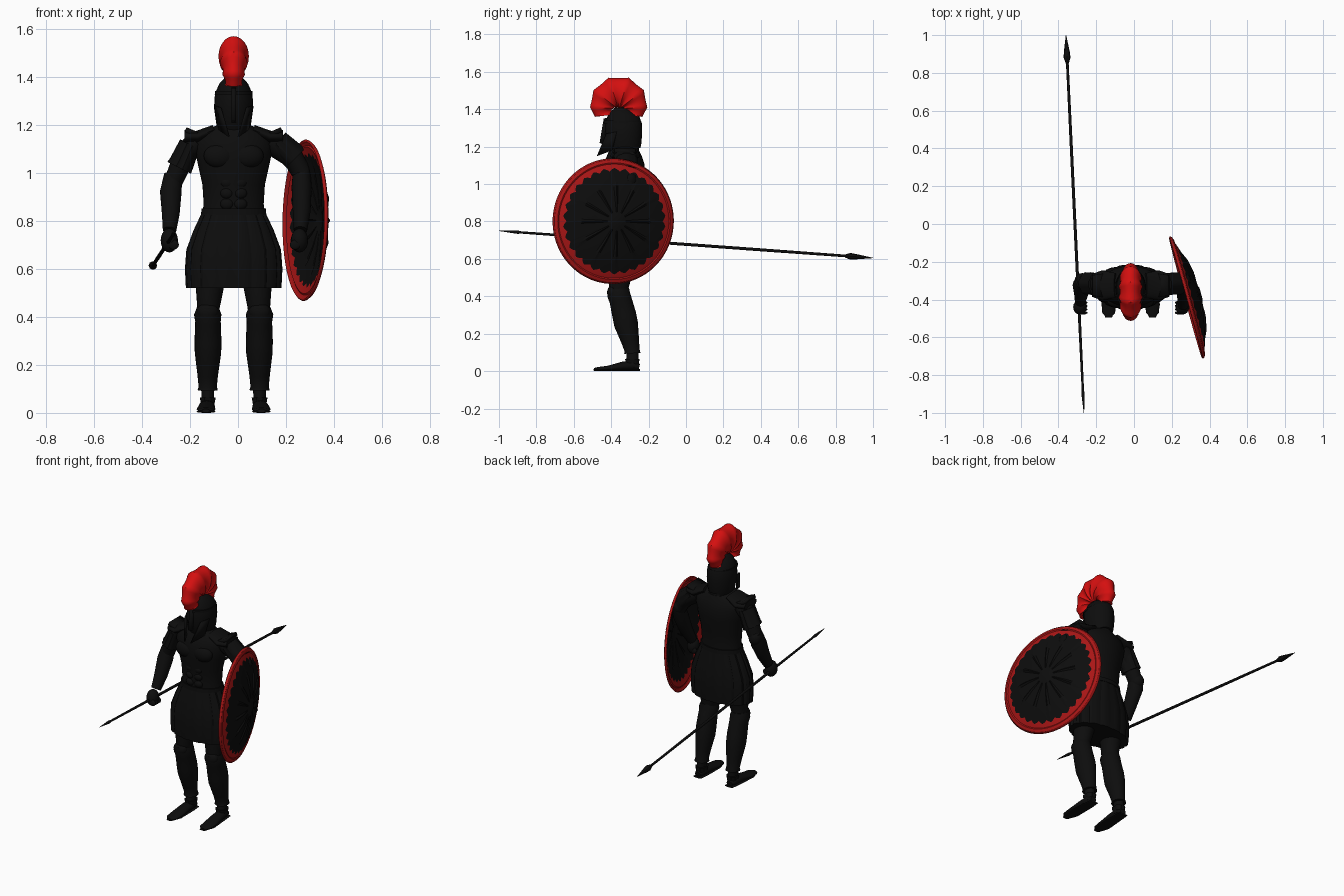
import bpy, bmesh
from math import sin, cos, pi, radians
from mathutils import Vector

if "Cube" in bpy.data.objects:
    bpy.data.objects.remove(bpy.data.objects["Cube"])


def material(name, color):
    m = bpy.data.materials.new(name)
    m.use_nodes = True
    m.diffuse_color = (*color, 1)
    bsdf = m.node_tree.nodes["Principled BSDF"]
    bsdf.inputs["Base Color"].default_value = (*color, 1)
    bsdf.inputs["Roughness"].default_value = 0.8
    return m


BLACK = material("black", (0.004, 0.004, 0.004))
CREST = material("crest_red", (0.66, 0.005, 0.005))
RIM = material("shield_red", (0.40, 0.008, 0.008))
X, Y = Vector((1, 0, 0)), Vector((0, 1, 0))
CX = -0.018          # body centre line
SIDES = (("left", 1), ("right", -1))


def finish(name, bm, *mats, angle=40):
    bmesh.ops.recalc_face_normals(bm, faces=bm.faces)
    me = bpy.data.meshes.new(name)
    bm.to_mesh(me)
    bm.free()
    ob = bpy.data.objects.new(name, me)
    bpy.context.collection.objects.link(ob)
    for m in mats:
        me.materials.append(m)
    bpy.ops.object.select_all(action='DESELECT')
    ob.select_set(True)
    bpy.context.view_layer.objects.active = ob
    bpy.ops.object.shade_smooth_by_angle(angle=radians(angle))
    return ob


def loft(name, stations, mat=BLACK, n=24, hint=X, pleat=0, angle=40):
    """Elliptical rings (x, y, z, half width along hint, other half width) along a path."""
    bm = bmesh.new()
    pos = [Vector(s[:3]) for s in stations]
    rings = []
    for i, (p, s) in enumerate(zip(pos, stations)):
        t = (pos[min(i + 1, len(pos) - 1)] - pos[max(i - 1, 0)]).normalized()
        u = (hint - t * hint.dot(t)).normalized()
        v = t.cross(u)
        ring = []
        for k in range(n):
            f = 1 - pleat * (k % 4 == 0)
            a = 2 * pi * k / n
            ring.append(bm.verts.new(p + f * (u * s[3] * cos(a) + v * s[4] * sin(a))))
        rings.append(ring)
    for r, q in zip(rings, rings[1:]):
        for k in range(n):
            bm.faces.new((r[k], r[(k + 1) % n], q[(k + 1) % n], q[k]))
    bm.faces.new(rings[0])
    bm.faces.new(rings[-1])
    return finish(name, bm, mat, angle=angle)


def plate(name, points, thickness=0.008):
    bm = bmesh.new()
    bm.faces.new([bm.verts.new(p) for p in points])
    ob = finish(name, bm, BLACK)
    mod = ob.modifiers.new("thickness", 'SOLIDIFY')
    mod.thickness, mod.offset = thickness, 0
    return ob


def ellipsoid(name, centre, size):
    bm = bmesh.new()
    bmesh.ops.create_uvsphere(bm, u_segments=16, v_segments=10, radius=1)
    bmesh.ops.scale(bm, vec=size, verts=bm.verts)
    bmesh.ops.translate(bm, vec=centre, verts=bm.verts)
    return finish(name, bm, BLACK)


def column(name, rows, **kw):
    """Upright loft on the centre line from (z, y, half width, half depth)."""
    return loft(name, [(CX, y, z, a, b) for z, y, a, b in rows], **kw)


# Trunk: cuirass, pleated skirt, belt, neck
column("cuirass", [(0.80, -.33, .135, .09), (0.87, -.33, .125, .085), (0.95, -.33, .13, .092),
                   (1.04, -.33, .15, .108), (1.11, -.33, .165, .108), (1.16, -.325, .15, .09),
                   (1.19, -.32, .085, .07)])
column("skirt", [(0.52, -.335, .20, .115), (0.60, -.335, .204, .12), (0.68, -.335, .198, .118),
                 (0.76, -.332, .168, .105), (0.84, -.33, .13, .09)], n=64, pleat=0.04, angle=25)
column("belt", [(0.825, -.33, .136, .095), (0.85, -.33, .134, .094)])
column("neck", [(1.14, -.325, .07, .075), (1.24, -.325, .06, .07)])

# Helmet with brow, nose guard and cheek guards
column("helmet", [(1.17, -.315, .062, .075), (1.20, -.325, .072, .088), (1.27, -.334, .082, .10),
                  (1.33, -.334, .078, .098), (1.37, -.33, .06, .082), (1.395, -.325, .036, .055),
                  (1.41, -.32, .008, .015)])
column("brow", [(1.325, -.34, .079, .10), (1.34, -.34, .078, .10)])
plate("nose_guard", [(CX, -.40, 1.36), (CX, -.44, 1.35), (CX, -.462, 1.22), (CX, -.44, 1.21)], 0.018)
for side, s in SIDES:
    plate(side + "_cheek_guard", [(CX + s * .076, -.37, 1.28), (CX + s * .055, -.425, 1.27),
                                  (CX + s * .02, -.475, 1.15), (CX + s * .06, -.395, 1.18)])

# Fan crest of overlapping tufts
tufts, steps = 7, 6
fan = []
for i in range(tufts * steps + 1):
    a = pi * (1.02 - 1.04 * i / (tufts * steps))
    outer = 0.13 + 0.078 * max(sin(a), 0)
    mid, half = (outer + 0.03) / 2, (outer - 0.03) / 2
    dip = 1 - 0.13 * abs(sin(pi * i / steps))
    fan.append((CX, -.36 + mid * cos(a), 1.37 + mid * sin(a),
                (0.036 + 0.028 * abs(sin(a))) * dip, half * dip))
loft("crest", fan, CREST)

# Legs, greaves and feet
for side, s in SIDES:
    def leg(part, rows, **kw):
        loft(side + part, [(CX + s * x, y, z, a, b) for x, y, z, a, b in rows], **kw)
    leg("_thigh", [(.09, -.335, .64, .07, .08), (.10, -.35, .52, .058, .062),
                   (.105, -.36, .44, .047, .052), (.107, -.35, .38, .045, .05)])
    leg("_greave", [(.108, -.362, .44, .045, .058), (.108, -.36, .41, .057, .061),
                    (.107, -.35, .38, .053, .06), (.107, -.33, .30, .056, .064),
                    (.107, -.32, .25, .055, .064), (.108, -.298, .16, .043, .048),
                    (.108, -.288, .11, .038, .04), (.108, -.287, .095, .042, .044)])
    leg("_ankle", [(.108, -.287, .11, .028, .032), (.108, -.287, .07, .026, .032),
                   (.11, -.29, .02, .03, .038)])
    leg("_sandal_cuff", [(.108, -.287, .065, .036, .042), (.108, -.287, .035, .03, .037)],
        n=16, pleat=0.15)
    leg("_foot", [(.11, -.25, .022, .02, .016), (.11, -.28, .03, .031, .026),
                  (.112, -.34, .026, .034, .024), (.115, -.42, .015, .039, .013),
                  (.116, -.47, .012, .034, .01), (.116, -.492, .01, .015, .006)])
    leg("_sole", [(.11, -.245, .005, .028, .005), (.11, -.30, .005, .034, .005),
                  (.115, -.43, .005, .04, .005), (.116, -.495, .006, .018, .004)])
    ellipsoid(side + "_knee_guard", (CX + s * .108, -.39, .42), (.045, .032, .04))

# Chest relief and shoulder armour
for side, s in SIDES:
    ellipsoid(side + "_pectoral", (CX + s * .06, -.41, 1.07), (.065, .036, .05))
    for k in range(3):
        ellipsoid(f"{side}_abdominal_{k}", (CX + s * .028, -.407, .87 + .045 * k), (.028, .018, .024))
    loft(side + "_shoulder_yoke", [(CX + s * .08, -.325, 1.18, .065, .02),
                                   (CX + s * .15, -.325, 1.15, .08, .025),
                                   (CX + s * .205, -.325, 1.15, .06, .028)], hint=Y)
    plate(side + "_shoulder_flap", [(CX + s * .13, -.39, 1.15), (CX + s * .20, -.38, 1.18),
                                    (CX + s * .20, -.27, 1.18), (CX + s * .13, -.26, 1.15)], 0.02)

# Arms
loft("right_upper_arm", [(-.17, -.32, 1.13, .055, .05), (-.21, -.315, 1.09, .055, .045),
                         (-.245, -.31, 1.02, .048, .042), (-.275, -.31, .95, .042, .038)], hint=Y)
loft("right_sleeve", [(-.20, -.318, 1.12, .06, .045), (-.235, -.315, 1.04, .06, .052),
                      (-.245, -.315, 1.02, .062, .055)], hint=Y, pleat=0.1)
loft("right_forearm", [(-.27, -.305, .99, .04, .038), (-.28, -.325, .92, .047, .045),
                       (-.28, -.37, .83, .04, .037), (-.285, -.41, .76, .03, .028)], hint=Y)
ellipsoid("right_elbow", (-.275, -.30, .96), (.04, .04, .045))
loft("left_upper_arm", [(.13, -.32, 1.13, .055, .05), (.18, -.315, 1.10, .055, .05),
                        (.23, -.31, 1.06, .048, .045), (.265, -.31, 1.0, .042, .04)], hint=Y)
loft("left_sleeve", [(.165, -.318, 1.13, .06, .05), (.225, -.315, 1.075, .06, .055),
                     (.24, -.315, 1.06, .06, .055)], hint=Y, pleat=0.1)
loft("left_forearm", [(.265, -.30, 1.02, .04, .035), (.265, -.33, .94, .047, .042),
                      (.265, -.38, .84, .04, .037), (.26, -.43, .76, .03, .028)], hint=Y)
ellipsoid("left_elbow", (.262, -.30, 1.02), (.04, .04, .045))
for side, x in (("right", -.286), ("left", .256)):
    ellipsoid(side + "_hand", (x, -.44, .718), (.036, .04, .05))
    for k in range(4):
        ellipsoid(f"{side}_finger_{k}", (x + (.018 if x < 0 else -.018), -.47 + .018 * k, .70),
                  (.022, .009, .02))

# Spear with leaf head at the back and spike at the front
butt, tip = Vector((-.265, -1, .75)), Vector((-.36, 1, .605))


def along(name, rows, n=12):
    loft(name, [(*butt.lerp(tip, t), a, b) for t, a, b in rows], n=n)


along("spear_shaft", [(.03, .006, .006), (.3, .008, .008), (.7, .008, .008), (.95, .007, .007)])
along("spear_butt", [(0, .001, .001), (.05, .009, .009), (.06, .006, .006)])
along("spear_head", [(.925, .008, .008), (.94, .018, .018), (.955, .016, .014), (1, .001, .001)], n=8)

# Domed round shield: dark field with a toothed edge, red rim, raised spokes
bm = bmesh.new()
centre = Vector((.275, -.39, .802))
normal = Vector((.964, .264, -.015)).normalized()
up = (Vector((0, 0, 1)) - normal * normal.z).normalized()
across = up.cross(normal)
R, N = 0.332, 120
radii = [.03, .05, .12, .19, .235, .265, .29, .305, .312, .325, R]
TOOTH = 5
rings = []
for j, r0 in enumerate(radii):
    ring = []
    for k in range(N):
        r = r0 + ((0, .011, .018, .011)[k % 4] if j == TOOTH else 0)
        h = 0.072 * (1 - (r / R) ** 2)
        if j in (2, 3) and k % 10 == 0:
            h += 0.008
        if j in (0, 8, 9):
            h += 0.006
        a = 2 * pi * k / N
        ring.append(bm.verts.new(centre + across * r * cos(a) + up * r * sin(a) + normal * h))
    rings.append(ring)
bm.faces.new(rings[0])
for j in range(len(rings) - 1):
    for k in range(N):
        q = (k + 1) % N
        f = bm.faces.new((rings[j][k], rings[j][q], rings[j + 1][q], rings[j + 1][k]))
        f.material_index = int(j >= TOOTH)
shield = finish("shield", bm, BLACK, RIM, angle=25)
solid = shield.modifiers.new("thickness", 'SOLIDIFY')
solid.thickness, solid.offset = 0.01, 0
